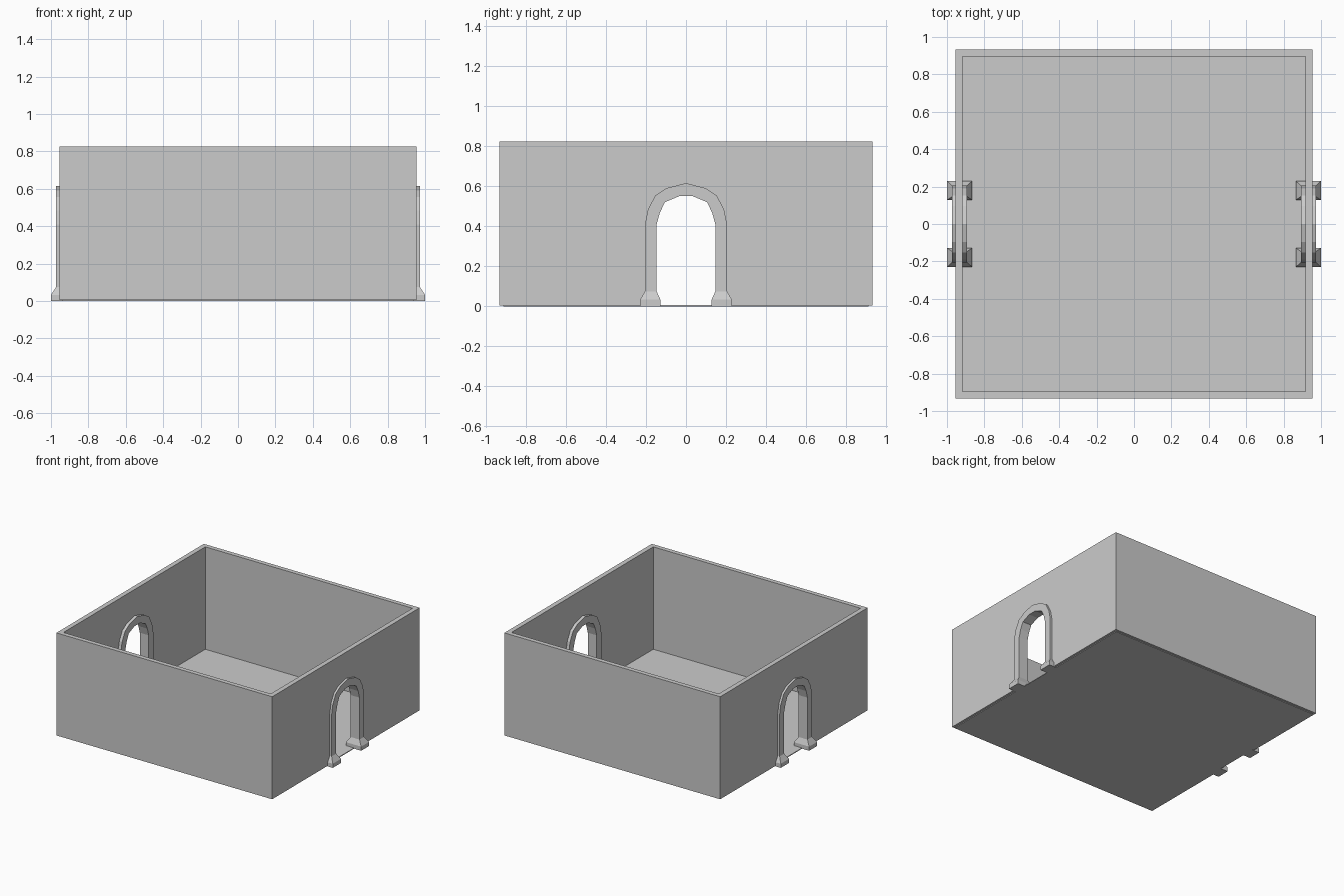
import bpy, bmesh

if "Cube" in bpy.data.objects:
    bpy.data.objects.remove(bpy.data.objects["Cube"])

WX, WY, H = 0.955, 0.932, 0.825      # outer half sizes and height
IX, IY = 0.917, 0.896                # inner half sizes
Z0 = 0.005                           # walls rest just above floor underside
FX0, FX1 = 0.893, 0.972              # door frame depth range


def loft(name, rings, closed=False):
    """Join equal-length rings of points; cap the ends or close the loop."""
    bm = bmesh.new()
    vr = [[bm.verts.new(p) for p in r] for r in rings]
    n = len(vr[0])
    pairs = list(zip(vr, vr[1:])) + ([(vr[-1], vr[0])] if closed else [])
    for a, b in pairs:
        for i in range(n):
            j = (i + 1) % n
            bm.faces.new((a[i], a[j], b[j], b[i]))
    if not closed:
        bm.faces.new(vr[0][::-1])
        bm.faces.new(vr[-1])
    bmesh.ops.recalc_face_normals(bm, faces=bm.faces[:])
    me = bpy.data.meshes.new(name)
    bm.to_mesh(me)
    bm.free()
    ob = bpy.data.objects.new(name, me)
    bpy.context.collection.objects.link(ob)
    return ob


def rect(x0, x1, y0, y1, z):
    return [(x0, y0, z), (x1, y0, z), (x1, y1, z), (x0, y1, z)]


def extrude_x(name, profile, x0, x1):
    return loft(name, [[(x, y, z) for y, z in profile] for x in (x0, x1)])


def mirrored(half):
    """Half profile from bottom to crown, mirrored into a whole arch."""
    return half + [(-y, z) for y, z in reversed(half) if y > 0]


outer = mirrored([(0.205, 0.07), (0.205, 0.41), (0.19, 0.485), (0.153, 0.555),
                  (0.097, 0.591), (0, 0.616)])
inner = mirrored([(0.147, 0.07), (0.147, 0.41), (0.13, 0.47), (0.105, 0.521),
                  (0.033, 0.551)])
hole = mirrored([(0.165, -0.1), (0.165, 0.41), (0.145, 0.48), (0.115, 0.53),
                 (0.04, 0.565)])

# Floor slab
loft("floor", [rect(-0.937, 0.937, -0.914, 0.914, z) for z in (0, 0.006)])

# Wall ring
walls = loft("walls", [rect(-WX, WX, -WY, WY, Z0), rect(-WX, WX, -WY, WY, H),
                       rect(-IX, IX, -IY, IY, H), rect(-IX, IX, -IY, IY, Z0)],
             closed=True)

# Doorway openings through both side walls
cutter = extrude_x("doorway_cutter", hole, -1.2, 1.2)
cutter.hide_render = True
mod = walls.modifiers.new("doorways", 'BOOLEAN')
mod.operation, mod.solver, mod.object = 'DIFFERENCE', 'EXACT', cutter
bpy.context.view_layer.objects.active = walls
bpy.ops.object.modifier_apply(modifier=mod.name)
bpy.data.objects.remove(cutter)

# Arched frames with flared feet on each side
for s, side in ((1, "right"), (-1, "left")):
    extrude_x(f"door_frame_{side}", outer + inner[::-1], s * FX0, s * FX1)
    for t, end in ((1, "back"), (-1, "front")):
        loft(f"frame_foot_{side}_{end}", [
            rect(s * 0.865, s * 1.0, t * 0.128, t * 0.23, 0),
            rect(s * 0.865, s * 1.0, t * 0.128, t * 0.23, 0.033),
            rect(s * FX0, s * FX1, t * 0.147, t * 0.205, 0.075)])
